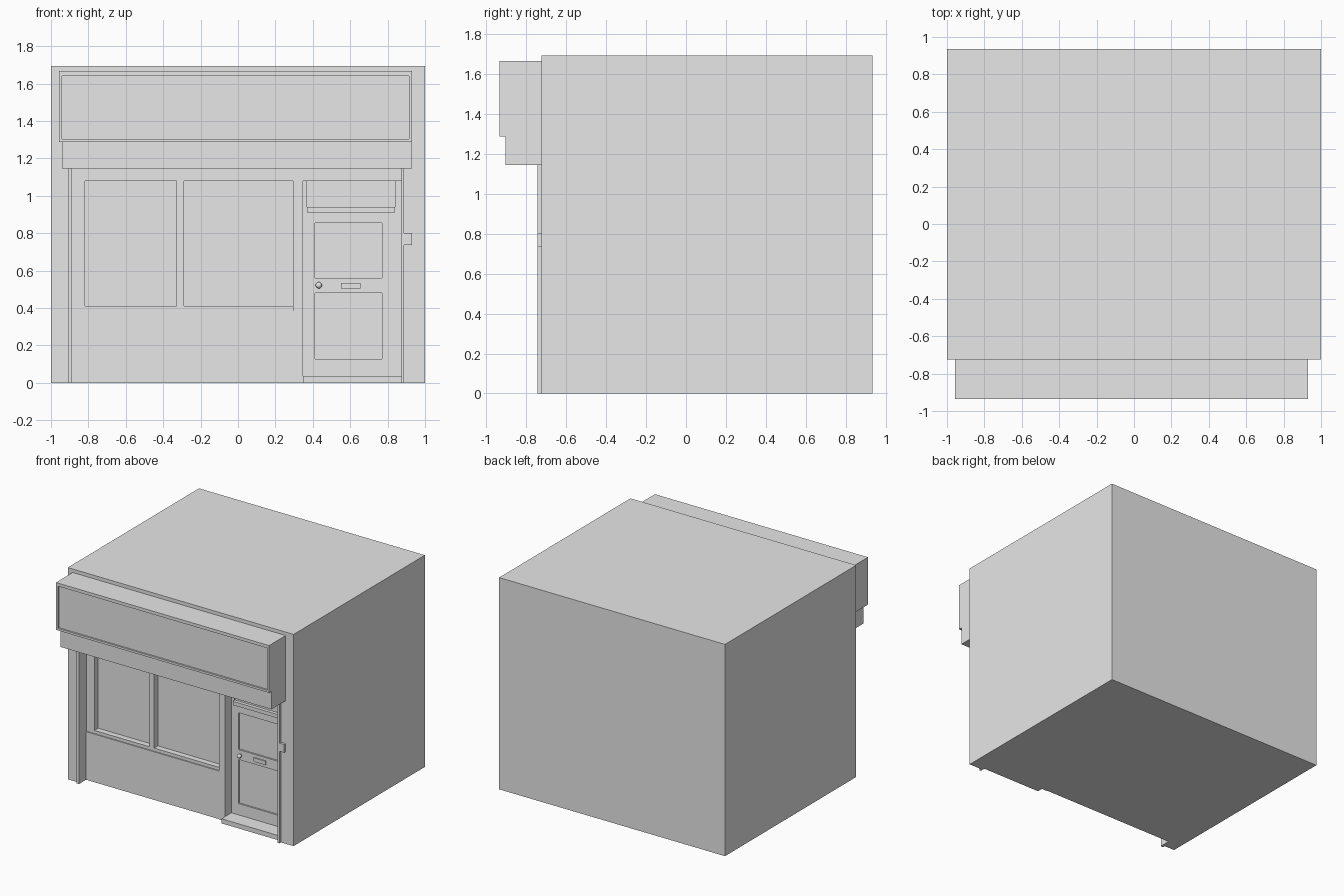
import bpy
import math

old = bpy.data.objects.get("Cube")
if old:
    bpy.data.objects.remove(old, do_unlink=True)

grey = bpy.data.materials.new("plain_grey")
grey.use_nodes = True
grey.diffuse_color = (0.8, 0.8, 0.8, 1)
grey.node_tree.nodes["Principled BSDF"].inputs["Base Color"].default_value = (0.8, 0.8, 0.8, 1)


def box(name, x, y, z):
    """Box from (min, max) pairs along each axis."""
    bpy.ops.mesh.primitive_cube_add(size=1)
    ob = bpy.context.object
    ob.name = name
    for v in ob.data.vertices:
        v.co = [lo + (c + 0.5) * (hi - lo) for c, (lo, hi) in zip(v.co, (x, y, z))]
    ob.data.materials.append(grey)
    return ob


def cut(ob, x, y, z):
    """Carve a box-shaped recess out of an object."""
    cutter = box("cutter", x, y, z)
    cutter.hide_render = True
    mod = ob.modifiers.new("recess", "BOOLEAN")
    mod.operation = "DIFFERENCE"
    mod.solver = "EXACT"
    mod.object = cutter
    bpy.context.view_layer.objects.active = ob
    bpy.ops.object.modifier_apply(modifier=mod.name)
    bpy.data.objects.remove(cutter, do_unlink=True)


WALL, BACK, ROOF = -0.725, 0.935, 1.695
LEFT, POST, DOOR_L, RIGHT = -0.887, 0.295, 0.348, 0.873
HEAD, SHOP, DEEP = 1.145, -0.655, -0.56

# Building with the shopfront recess
building = box("building", (-1, 1), (WALL, BACK), (0, ROOF))
cut(building, (LEFT, RIGHT), (-1, DEEP), (-0.1, HEAD))

# Sign with an inset panel, and the shutter housing below it
sign = box("sign_box", (-0.957, 0.93), (-0.935, WALL), (1.288, 1.667))
cut(sign, (-0.94, 0.914), (-1, -0.922), (1.305, 1.642))
box("shutter_housing", (-0.94, 0.93), (-0.905, WALL), (HEAD, 1.288))

# Thin pilasters at both ends
box("pilaster_right", (-0.91, LEFT), (-0.745, WALL), (0, HEAD))
box("pilaster_left", (RIGHT, 0.888), (-0.745, WALL), (0, HEAD))
box("wall_switch", (0.888, 0.93), (-0.745, WALL), (0.737, 0.802))

# Shop window: header, stall riser, frame with two panes, centre post
box("header", (LEFT, RIGHT), (SHOP, DEEP), (1.08, HEAD))
box("stall_riser", (LEFT, POST), (SHOP, DEEP), (0, 0.385))
frame = box("window_frame", (LEFT, POST), (SHOP + 0.008, DEEP), (0.385, 1.08))
for pane in ((-0.818, -0.33), (-0.29, POST + 0.01)):
    cut(frame, pane, (-1, -0.6), (0.41, 1.2))
box("centre_post", (POST, DOOR_L), (SHOP - 0.004, DEEP), (0, 1.08))

# Door with transom light, two sunk panels and a step
door = box("door", (DOOR_L, RIGHT), (-0.58, -0.55), (0.037, 1.08))
cut(door, (0.37, 0.84), (-1, -0.565), (0.94, 1.2))
for panel in ((0.128, 0.48), (0.56, 0.855)):
    cut(door, (0.412, 0.77), (-1, -0.567), panel)
box("transom_ledge", (0.37, 0.84), (-0.592, -0.57), (0.91, 0.94))
box("door_step", (DOOR_L, RIGHT), (-0.705, DEEP), (0, 0.037))

# Door furniture
box("letter_plate", (0.55, 0.655), (-0.589, -0.575), (0.504, 0.535))
bpy.ops.mesh.primitive_uv_sphere_add(segments=16, ring_count=10, radius=0.017,
                                     location=(0.432, -0.602, 0.522))
knob = bpy.context.object
knob.name = "door_knob"
knob.data.materials.append(grey)
bpy.ops.object.shade_smooth_by_angle()
bpy.ops.mesh.primitive_cylinder_add(vertices=12, radius=0.008, depth=0.02,
                                    location=(0.432, -0.585, 0.522),
                                    rotation=(math.pi / 2, 0, 0))
stem = bpy.context.object
stem.name = "knob_stem"
stem.data.materials.append(grey)
bpy.ops.object.shade_smooth_by_angle()
